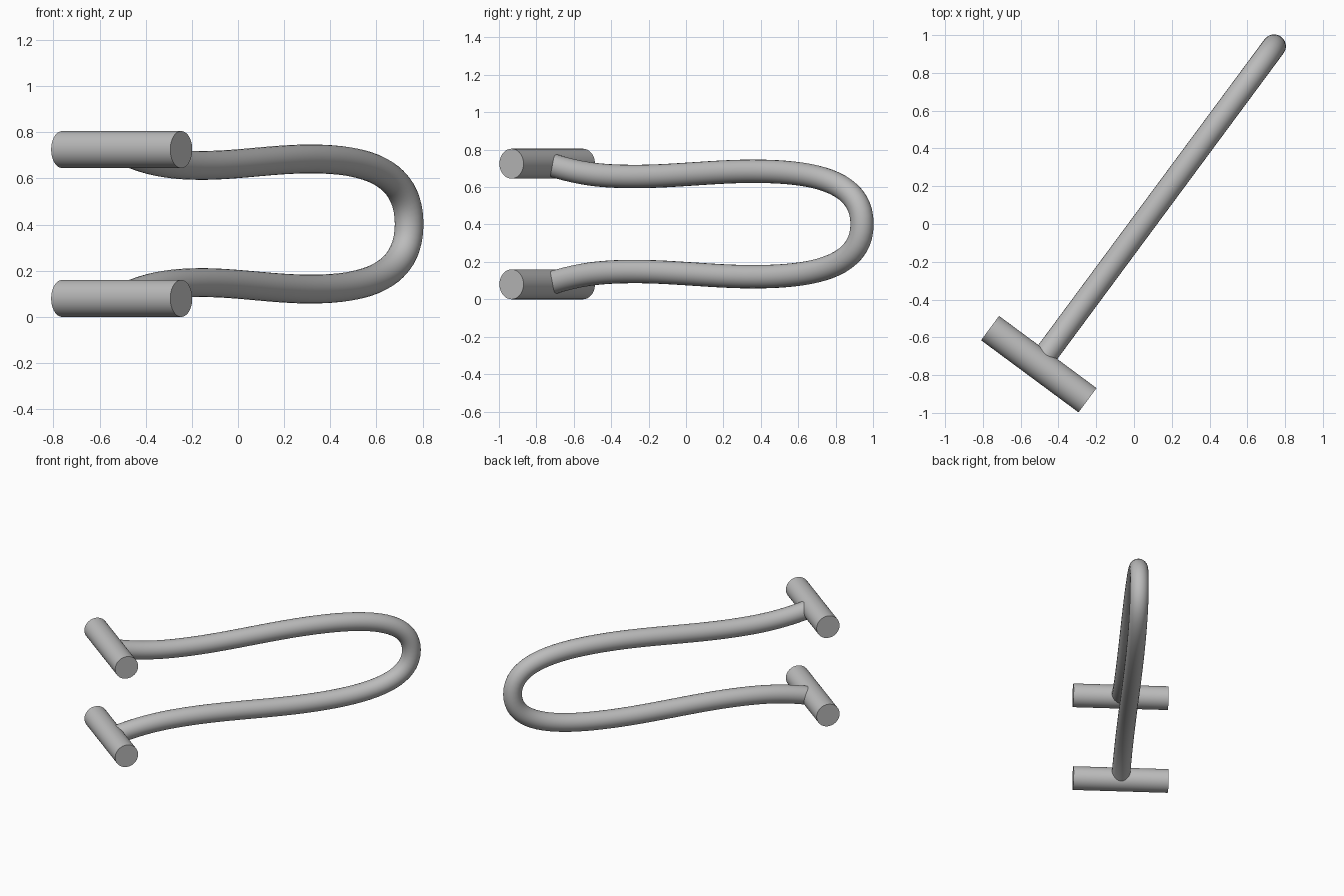
import bpy
from math import radians
from mathutils import Vector

if "Cube" in bpy.data.objects:
    bpy.data.objects.remove(bpy.data.objects["Cube"], do_unlink=True)

# Single grey finish
grey = bpy.data.materials.new("plain grey")
grey.use_nodes = True
colour = (0.5, 0.5, 0.5, 1)
grey.diffuse_color = colour
grey.node_tree.nodes["Principled BSDF"].inputs["Base Color"].default_value = colour

MID_Z = 0.4025
BAR_CENTRE = Vector((-0.504, -0.742, 0))
ALONG = Vector((0.595, 0.804, 0)).normalized()    # direction the loop reaches out
ACROSS = Vector((ALONG.y, -ALONG.x, 0))           # direction of the end bars


def finish(obj):
    obj.data.materials.clear()
    obj.data.materials.append(grey)
    bpy.ops.object.select_all(action="DESELECT")
    obj.select_set(True)
    bpy.context.view_layer.objects.active = obj
    bpy.ops.object.shade_smooth_by_angle(angle=radians(35))


# Two end bars, one above the other
for name, side in (("lower_bar", -1), ("upper_bar", 1)):
    centre = BAR_CENTRE + Vector((0, 0, MID_Z + side * 0.3225))
    bpy.ops.mesh.primitive_cylinder_add(
        vertices=64, radius=0.08, depth=0.642, location=centre,
        rotation=ACROSS.to_track_quat("Z", "Y").to_euler())
    bar = bpy.context.object
    bar.name = name
    finish(bar)

# Upper half of the loop: (reach, height above middle) for handle, point, handle
half = [
    ((-0.16, 0.363), (0.04, 0.313), (0.22, 0.268)),
    ((0.36, 0.254), (0.587, 0.254), (0.84, 0.254)),
    ((1.11, 0.282), (1.37, 0.282), (1.75, 0.282)),
    ((2.094, 0.2375), (2.094, 0), (2.094, -0.2375)),
]
# Mirror the half below the middle height
lower = [tuple((s, -h) for s, h in reversed(knot)) for knot in reversed(half[:-1])]
knots = half + lower


def place(point):
    reach, height = point
    return BAR_CENTRE + ALONG * reach + Vector((0, 0, MID_Z + height))


curve = bpy.data.curves.new("loop_path", "CURVE")
curve.dimensions = "3D"
curve.bevel_depth = 0.0625
curve.bevel_resolution = 10
curve.resolution_u = 20
curve.use_fill_caps = True
spline = curve.splines.new("BEZIER")
spline.bezier_points.add(len(knots) - 1)
for bp, (before, at, after) in zip(spline.bezier_points, knots):
    bp.handle_left_type = bp.handle_right_type = "FREE"
    bp.co = place(at)
    bp.handle_left = place(before)
    bp.handle_right = place(after)

# Turn the swept path into the bent tube
path = bpy.data.objects.new("loop_path", curve)
bpy.context.collection.objects.link(path)
bpy.context.view_layer.update()
mesh = bpy.data.meshes.new_from_object(path.evaluated_get(bpy.context.evaluated_depsgraph_get()))
bpy.data.objects.remove(path, do_unlink=True)
tube = bpy.data.objects.new("bent_tube", mesh)
bpy.context.collection.objects.link(tube)
finish(tube)
